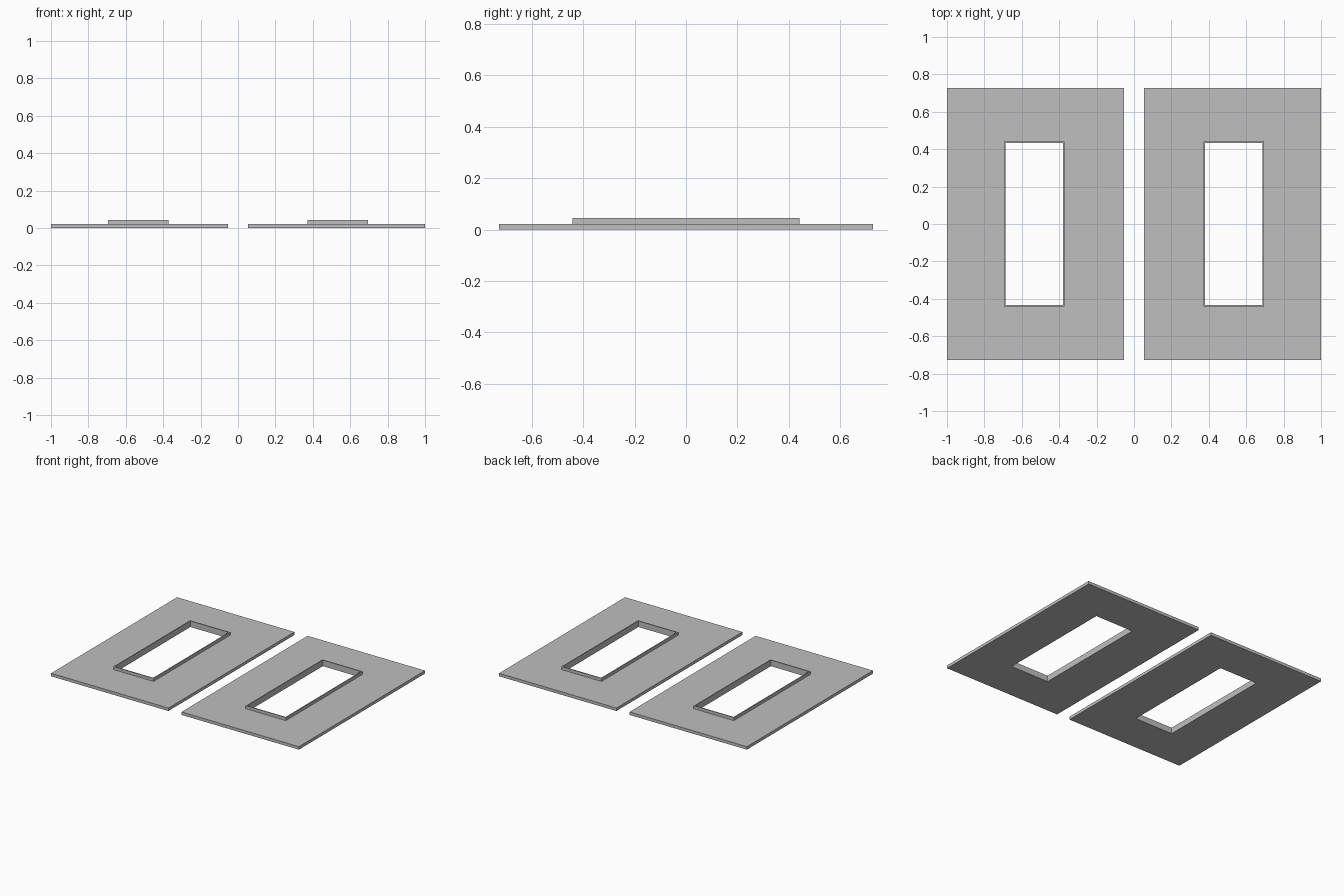
import bpy
import bmesh

cube = bpy.data.objects.get("Cube")
if cube:
    bpy.data.objects.remove(cube, do_unlink=True)

grey = bpy.data.materials.new("light grey")
grey.use_nodes = True
colour = (0.52, 0.52, 0.52, 1)
grey.diffuse_color = colour
grey.node_tree.nodes["Principled BSDF"].inputs["Base Color"].default_value = colour

PLATE_TOP, RIM_TOP, WALL = 0.022, 0.044, 0.008
PLATE = (0.053, 1.0, 0.726)    # inner x, outer x, half depth
RIM = (0.372, 0.696, 0.442)
HOLE = (RIM[0] + WALL, RIM[1] - WALL, RIM[2] - WALL)


def loop(bm, rect, z, side):
    """Four corner vertices of a rectangle, mirrored by side."""
    x0, x1, y = rect
    corners = ((x0, -y), (x1, -y), (x1, y), (x0, y))
    return [bm.verts.new((side * px, py, z)) for px, py in corners]


def framed_plate(name, side):
    """Flat plate with a raised lip around a rectangular opening."""
    bm = bmesh.new()
    section = ((PLATE, 0), (PLATE, PLATE_TOP), (RIM, PLATE_TOP),
               (RIM, RIM_TOP), (HOLE, RIM_TOP), (HOLE, 0))
    loops = [loop(bm, rect, z, side) for rect, z in section]
    for a, b in zip(loops, loops[1:] + loops[:1]):
        for i in range(4):
            j = (i + 1) % 4
            bm.faces.new((a[i], a[j], b[j], b[i]))
    bmesh.ops.recalc_face_normals(bm, faces=bm.faces)
    mesh = bpy.data.meshes.new(name)
    bm.to_mesh(mesh)
    bm.free()
    mesh.materials.append(grey)
    bpy.context.collection.objects.link(bpy.data.objects.new(name, mesh))


# Mirrored pair of plates
framed_plate("left_framed_plate", 1)
framed_plate("right_framed_plate", -1)
